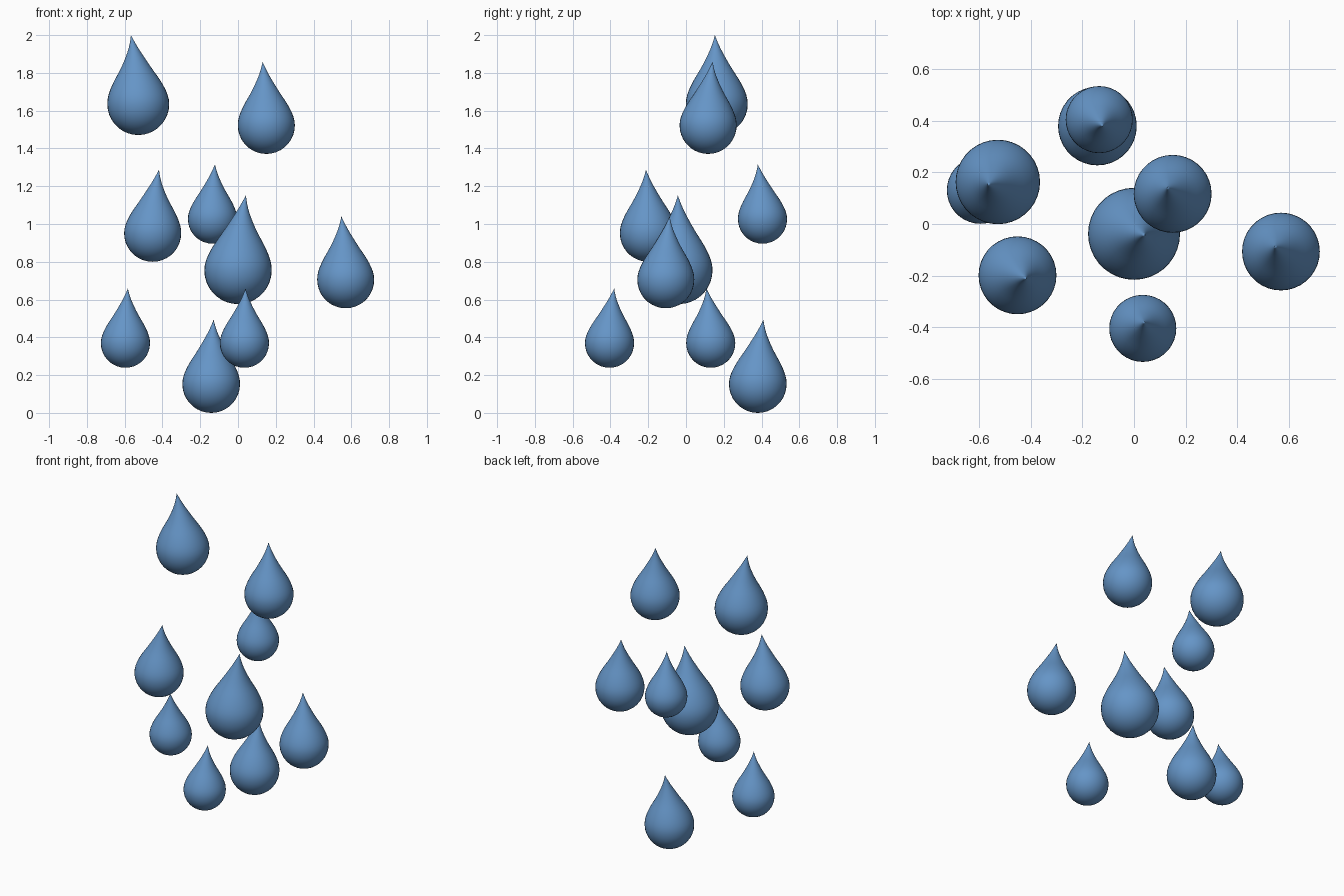
import bpy, math

if "Cube" in bpy.data.objects:
    bpy.data.objects.remove(bpy.data.objects["Cube"])

SEG = 36
blue = bpy.data.materials.new("water blue")
blue.diffuse_color = (0.13, 0.30, 0.57, 1)
blue.use_nodes = True
blue.node_tree.nodes["Principled BSDF"].inputs["Base Color"].default_value = blue.diffuse_color

# profile in units of the drop radius: (height above bottom, radius)
profile = [(1 - math.cos(a), math.sin(a))
           for a in [math.pi / 2 * i / 9 for i in range(1, 10)]]
profile += [(1.15, 0.99), (1.3, 0.955), (1.45, 0.90), (1.6, 0.83), (1.75, 0.75),
            (1.9, 0.66), (2.05, 0.565), (2.2, 0.475), (2.35, 0.39), (2.5, 0.31),
            (2.65, 0.232), (2.8, 0.16), (2.95, 0.098), (3.1, 0.042)]
TOP = 3.23


def drop(name, centre, bottom, height, tip):
    """Lathed teardrop whose upper part bends over towards tip (x, y)."""
    r = height / TOP
    cx, cy = centre
    dx, dy = tip[0] - cx, tip[1] - cy

    def bend(h):
        return max(0.0, (h - 0.8) / (TOP - 0.8)) ** 2.3

    verts = [(cx, cy, bottom)]
    for h, w in profile:
        b = bend(h)
        for i in range(SEG):
            a = 2 * math.pi * i / SEG
            verts.append((cx + dx * b + r * w * math.cos(a),
                          cy + dy * b + r * w * math.sin(a), bottom + r * h))
    verts.append((tip[0], tip[1], bottom + height))
    last = len(verts) - 1
    faces = []
    for i in range(SEG):
        j = (i + 1) % SEG
        faces.append((0, 1 + j, 1 + i))
        for k in range(len(profile) - 1):
            p, q = 1 + k * SEG, 1 + (k + 1) * SEG
            faces.append((p + i, p + j, q + j, q + i))
        q = 1 + (len(profile) - 1) * SEG
        faces.append((q + i, q + j, last))
    mesh = bpy.data.meshes.new(name)
    mesh.from_pydata(verts, [], faces)
    mesh.materials.append(blue)
    mesh.shade_smooth()
    ob = bpy.data.objects.new(name, mesh)
    bpy.context.collection.objects.link(ob)


# centre (x, y), bottom z, height, tip (x, y)
drops = [
    ((-0.528, 0.163), 1.471, 0.529, (-0.567, 0.153)),
    ((0.150, 0.117), 1.371, 0.488, (0.130, 0.141)),
    ((-0.452, -0.199), 0.800, 0.488, (-0.418, -0.212)),
    ((-0.135, 0.405), 0.896, 0.420, (-0.122, 0.380)),
    ((0.000, -0.038), 0.576, 0.576, (0.042, -0.043)),
    ((0.570, -0.107), 0.554, 0.487, (0.547, -0.087)),
    ((-0.596, 0.131), 0.239, 0.420, (-0.583, 0.108)),
    ((-0.142, 0.380), 0.005, 0.488, (-0.129, 0.410)),
    ((0.034, -0.405), 0.239, 0.420, (0.040, -0.380)),
]
for n, d in enumerate(drops, 1):
    if n == 8:
        d = (d[0], 0.0, 0.493, d[3])
    drop(f"rain_drop_{n}", *d)
